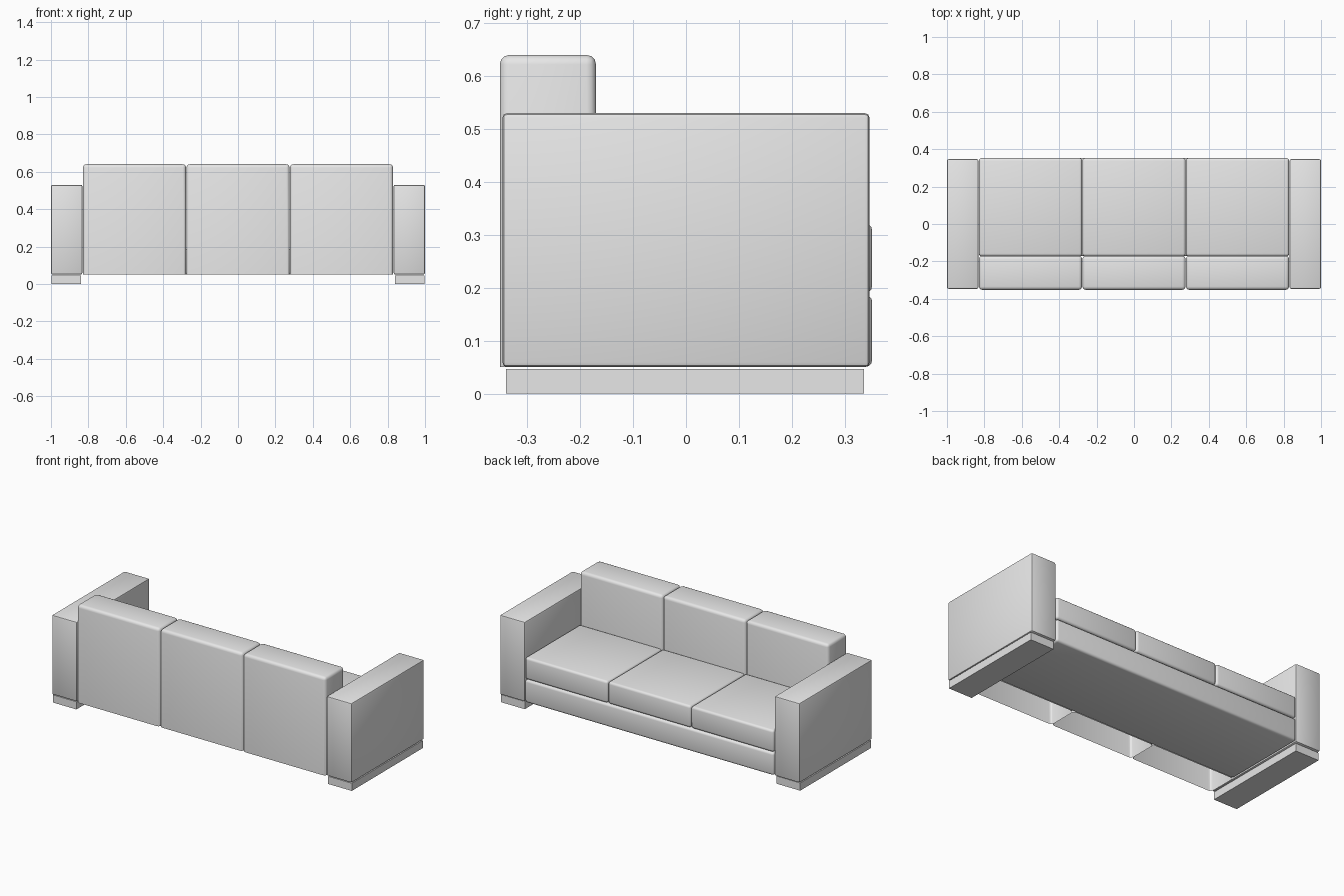
import bpy
import bmesh

cube = bpy.data.objects.get("Cube")
if cube:
    bpy.data.objects.remove(cube, do_unlink=True)

GREY = (0.8, 0.8, 0.8, 1.0)
fabric = bpy.data.materials.new("grey fabric")
fabric.use_nodes = True
fabric.diffuse_color = GREY
fabric.node_tree.nodes["Principled BSDF"].inputs["Base Color"].default_value = GREY


def box(name, xs, ys, zs, bevel=0.0, segments=3, open_bottom=False):
    """Box between the given limits, with softened edges."""
    bm = bmesh.new()
    bmesh.ops.create_cube(bm, size=1)
    for v in bm.verts:
        v.co = [lim[int(c > 0)] for lim, c in zip((xs, ys, zs), v.co)]
    if open_bottom:
        bm.normal_update()
        under = [f for f in bm.faces if f.normal.z < -0.5]
        bmesh.ops.delete(bm, geom=under, context='FACES_ONLY')
    if bevel:
        edges = [e for e in bm.edges if not e.is_boundary]
        bmesh.ops.bevel(bm, geom=edges, offset=bevel, segments=segments,
                        profile=0.5, affect='EDGES', clamp_overlap=True)
    mesh = bpy.data.meshes.new(name)
    bm.to_mesh(mesh)
    bm.free()
    mesh.materials.append(fabric)
    obj = bpy.data.objects.new(name, mesh)
    bpy.context.collection.objects.link(obj)
    bpy.ops.object.select_all(action='DESELECT')
    obj.select_set(True)
    bpy.context.view_layer.objects.active = obj
    bpy.ops.object.shade_smooth_by_angle()
    return obj


# Arms, each on a plinth
for side, s in (("left", 1), ("right", -1)):
    box(side + "_arm", sorted((s * 0.832, s * 1.0)), (-0.347, 0.347), (0.05, 0.53), 0.009, 2)
    box(side + "_plinth", sorted((s * 0.84, s * 0.997)), (-0.34, 0.336), (0.0, 0.046))

# Seat base spanning between the arms
box("seat_base", (-0.83, 0.83), (-0.172, 0.352), (0.05, 0.187), 0.014)

# Three seat cushions and three hollow backrest sections
WIDTH = 1.66 / 3
for i, place in enumerate(("right", "middle", "left")):
    x = -0.83 + i * WIDTH
    xs = (x + 0.001, x + WIDTH - 0.001)
    box(place + "_seat_cushion", xs, (-0.172, 0.352), (0.19, 0.322), 0.014)
    box(place + "_backrest", xs, (-0.352, -0.17), (0.05, 0.64), 0.018, open_bottom=True)
